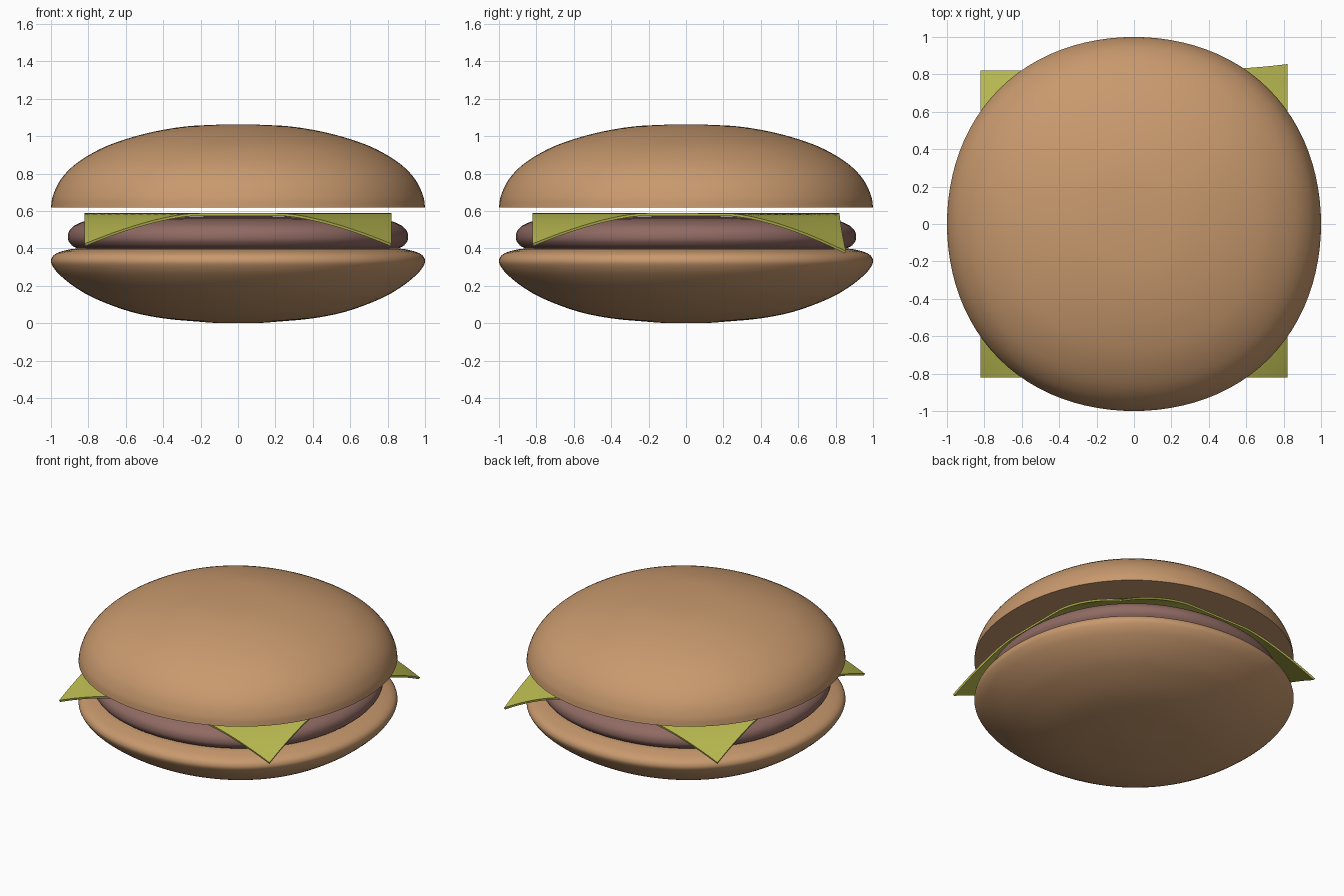
import bpy, bmesh, math
from mathutils import Vector

if "Cube" in bpy.data.objects:
    bpy.data.objects.remove(bpy.data.objects["Cube"])


def material(name, rgb):
    m = bpy.data.materials.new(name)
    m.diffuse_color = (*rgb, 1)
    m.use_nodes = True
    m.node_tree.nodes["Principled BSDF"].inputs["Base Color"].default_value = m.diffuse_color
    return m


def finish(bm, name, mat):
    bmesh.ops.recalc_face_normals(bm, faces=bm.faces[:])
    me = bpy.data.meshes.new(name)
    bm.to_mesh(me)
    bm.free()
    ob = bpy.data.objects.new(name, me)
    bpy.context.collection.objects.link(ob)
    me.materials.append(mat)
    bpy.ops.object.select_all(action='DESELECT')
    ob.select_set(True)
    bpy.context.view_layer.objects.active = ob
    bpy.ops.object.shade_smooth_by_angle(angle=math.radians(45))
    return ob


def smooth_curve(pts, steps=4):
    # Catmull-Rom through the profile points
    p = [Vector(q) for q in pts]
    p = [2 * p[0] - p[1]] + p + [2 * p[-1] - p[-2]]
    out = []
    for a, b, c, d in zip(p, p[1:], p[2:], p[3:]):
        for i in range(steps):
            t = i / steps
            out.append(0.5 * (2 * b + (c - a) * t + (2 * a - 5 * b + 4 * c - d) * t * t
                              + (3 * b - a - 3 * c + d) * t ** 3))
    return out + [p[-2]]


def rounded_disc(name, profile, mat, n=96):
    # Profile swept round z, slightly squared like a subdivided box
    bm = bmesh.new()
    rings = []
    for r, z in smooth_curve(profile):
        ring = []
        for i in range(n):
            a = math.tau * i / n
            k = r * (1 + 0.01 * (1 - math.cos(4 * a)))
            ring.append(bm.verts.new((k * math.cos(a), k * math.sin(a), z)))
        rings.append(ring)
    for lo, hi in zip(rings, rings[1:]):
        for i in range(n):
            j = (i + 1) % n
            bm.faces.new((lo[i], lo[j], hi[j], hi[i]))
    bm.faces.new(rings[0])
    bm.faces.new(rings[-1])
    return finish(bm, name, mat)


bun = material("bun", (0.58, 0.32, 0.155))
meat = material("meat", (0.28, 0.145, 0.125))
yellow = material("cheese", (0.48, 0.48, 0.08))

# Bread and patty
rounded_disc("bottom_bun", [(0.1, 0), (0.22, 0.009), (0.4, 0.026), (0.58, 0.063), (0.76, 0.13),
                            (0.87, 0.192), (0.95, 0.255), (0.988, 0.3), (1, 0.335),
                            (0.98, 0.368), (0.92, 0.39), (0.82, 0.4), (0.4, 0.4)], bun)
rounded_disc("patty", [(0.5, 0.388), (0.8, 0.39), (0.87, 0.405), (0.9, 0.43), (0.91, 0.46),
                       (0.9, 0.497), (0.86, 0.53), (0.77, 0.554), (0.5, 0.57), (0.15, 0.572)], meat)
rounded_disc("top_bun", [(1, 0.62), (0.99, 0.68), (0.95, 0.765), (0.87, 0.85), (0.74, 0.93),
                         (0.6, 0.984), (0.45, 1.024), (0.28, 1.052), (0.1, 1.062)], bun)

# Cheese slice with drooping corners, one pulled further
bm = bmesh.new()
bmesh.ops.create_grid(bm, x_segments=40, y_segments=40, size=0.82)
for v in bm.verts:
    x, y = v.co.x, v.co.y
    v.co.z = 0.588 - 0.36 * max(0, abs(x) + abs(y) - 1.05) ** 1.5
    pull = (max(0, x) * max(0, y) / 0.82 ** 2) ** 3
    v.co.y += 0.035 * pull
    v.co.z -= 0.04 * pull
cheese = finish(bm, "cheese_slice", yellow)
mod = cheese.modifiers.new("thickness", 'SOLIDIFY')
mod.thickness = 0.014
mod.offset = -1
bpy.ops.object.modifier_apply(modifier=mod.name)
bpy.ops.object.shade_smooth_by_angle(angle=math.radians(45))
